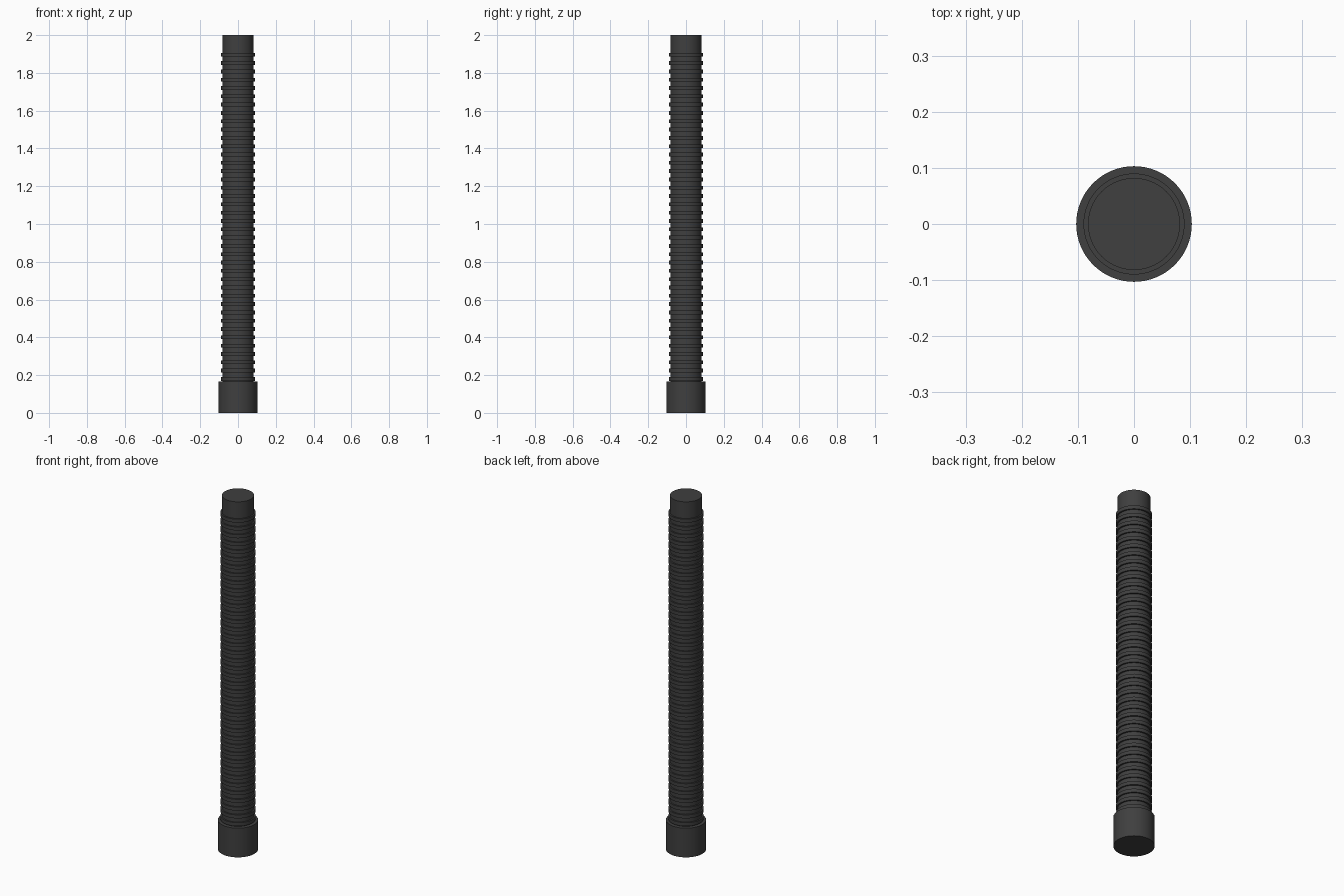
import bpy
import math

cube = bpy.data.objects.get("Cube")
if cube:
    bpy.data.objects.remove(cube, do_unlink=True)

SEGMENTS = 64
RIBS = 40
RIB_HEIGHT = 0.02
FIRST_RIB, LAST_RIB = 0.18, 1.896

rubber = bpy.data.materials.new("dark_grey_rubber")
rubber.use_nodes = True
colour = (0.05, 0.05, 0.05, 1)
rubber.diffuse_color = colour
rubber.node_tree.nodes["Principled BSDF"].inputs["Base Color"].default_value = colour


def cylinder(name, radius, bottom, top):
    bpy.ops.mesh.primitive_cylinder_add(
        vertices=SEGMENTS, radius=radius, depth=top - bottom,
        location=(0, 0, (bottom + top) / 2))
    part = bpy.context.object
    part.name = name
    part.data.materials.append(rubber)
    bpy.ops.object.shade_smooth_by_angle(angle=math.radians(30))
    return part


# Wide collar at the foot, and the plain tube running to the top
cylinder("base_collar", 0.103, 0, 0.165)
cylinder("tube_core", 0.082, 0.16, 2)

# Evenly spaced raised rings along the tube
rib = cylinder("tube_ribs", 0.09, FIRST_RIB - RIB_HEIGHT / 2, FIRST_RIB + RIB_HEIGHT / 2)
array = rib.modifiers.new("repeat", 'ARRAY')
array.count = RIBS
array.use_relative_offset = False
array.use_constant_offset = True
array.constant_offset_displace = (0, 0, (LAST_RIB - FIRST_RIB) / (RIBS - 1))
